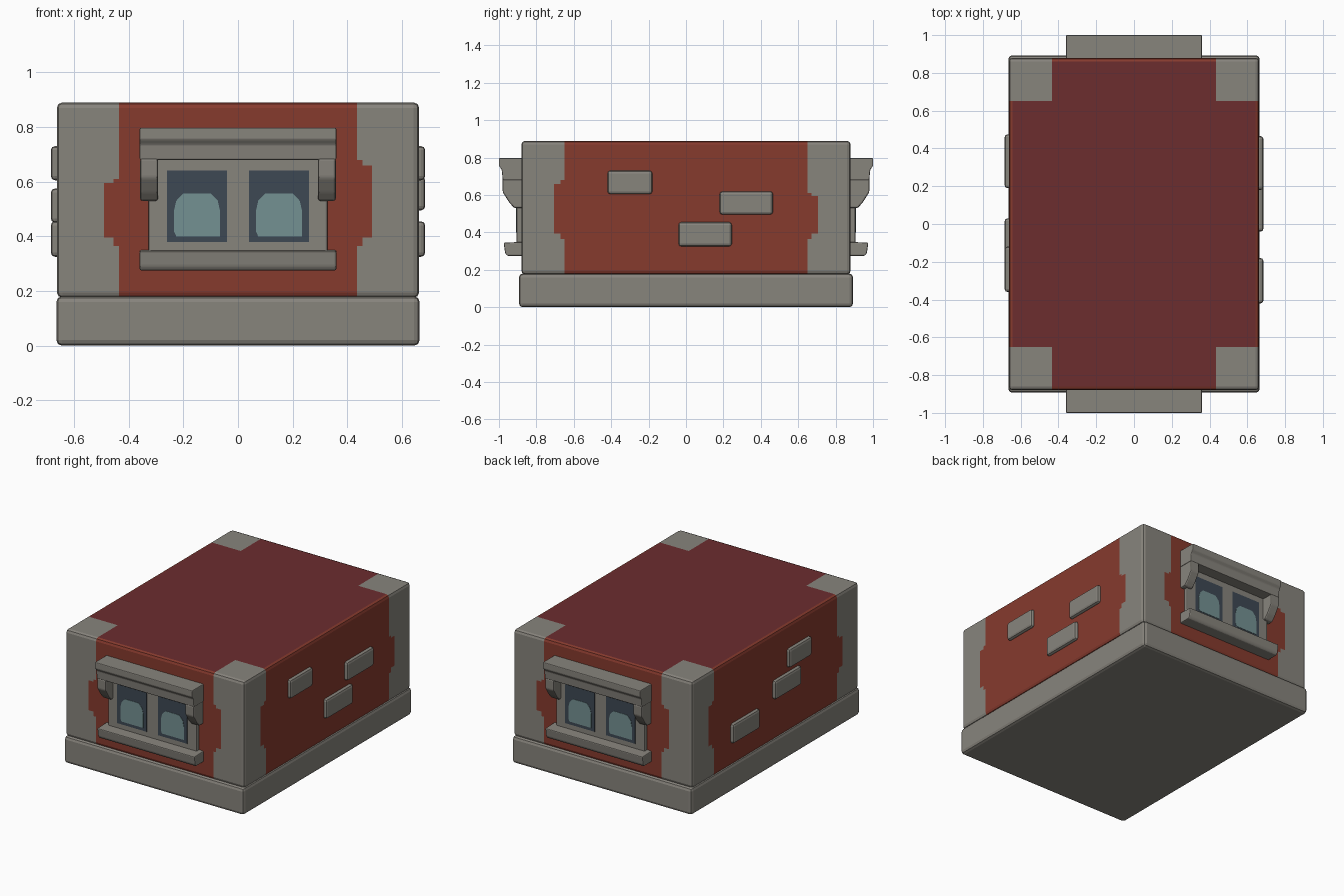
import bpy, bmesh
from mathutils import Vector

if "Cube" in bpy.data.objects:
    bpy.data.objects.remove(bpy.data.objects["Cube"])


def material(name, rgb):
    m = bpy.data.materials.new(name)
    m.diffuse_color = (*rgb, 1)
    m.use_nodes = True
    m.node_tree.nodes["Principled BSDF"].inputs["Base Color"].default_value = m.diffuse_color
    return m


STONE = material("grey stone", (0.245, 0.232, 0.204))
BRICK = material("red brick", (0.240, 0.043, 0.027))
ROOF = material("dark red roof", (0.150, 0.026, 0.028))
DARK = material("dark glass", (0.048, 0.066, 0.088))
GLASS = material("pale glass", (0.175, 0.285, 0.290))


def finish(name, bm, mats):
    bmesh.ops.recalc_face_normals(bm, faces=bm.faces)
    me = bpy.data.meshes.new(name)
    bm.to_mesh(me)
    bm.free()
    for m in mats:
        me.materials.append(m)
    ob = bpy.data.objects.new(name, me)
    bpy.context.collection.objects.link(ob)
    return ob


def bevelled_box(lo, hi, bevel):
    bm = bmesh.new()
    bmesh.ops.create_cube(bm, size=1)
    for v in bm.verts:
        v.co = Vector((lo[i] if v.co[i] < 0 else hi[i]) for i in range(3))
    if bevel:
        bmesh.ops.bevel(bm, geom=bm.edges[:], offset=bevel, segments=2,
                        profile=0.5, affect='EDGES')
    return bm


def box(name, lo, hi, mat, bevel=0.0, turn=1):
    ob = finish(name, bevelled_box(lo, hi, bevel), [mat])
    if turn < 0:
        ob.rotation_euler.z = 3.14159265
    return ob


def prism(name, profile, axis, a, b, mat, bevel=0.0, turn=1):
    """Extrude a profile along x (profile is y,z) or along y (profile is x,z)."""
    bm = bmesh.new()
    put = (lambda p, t: (t, p[0], p[1])) if axis == 'x' else (lambda p, t: (p[0], t, p[1]))
    face = bm.faces.new([bm.verts.new(put(p, a)) for p in profile])
    new = bmesh.ops.extrude_face_region(bm, geom=[face])['geom']
    shift = Vector(put((0, 0), b - a))
    bmesh.ops.translate(bm, vec=shift, verts=[v for v in new if isinstance(v, bmesh.types.BMVert)])
    if bevel:
        bmesh.ops.recalc_face_normals(bm, faces=bm.faces)
        bmesh.ops.bevel(bm, geom=bm.edges[:], offset=bevel, segments=2,
                        profile=0.5, affect='EDGES')
    ob = finish(name, bm, [mat])
    if turn < 0:
        ob.rotation_euler.z = 3.14159265
    return ob


# Stone plinth
box("plinth", (-0.665, -0.893, 0), (0.665, 0.893, 0.18), STONE, 0.02)

# Brick block with painted stone corners, cut along the colour borders
bm = bevelled_box((-0.663, -0.88, 0.175), (0.663, 0.88, 0.89), 0.02)
cuts = [(0, s * v) for s in (-1, 1) for v in (0.435, 0.455, 0.49)]
cuts += [(1, s * v) for s in (-1, 1) for v in (0.65, 0.67, 0.707)]
cuts += [(2, z) for z in (0.365, 0.395, 0.595, 0.61, 0.66, 0.68)]
for axis, pos in cuts:
    co, no = Vector((0, 0, 0)), Vector((0, 0, 0))
    co[axis], no[axis] = pos, 1
    bmesh.ops.bisect_plane(bm, geom=bm.verts[:] + bm.edges[:] + bm.faces[:],
                           plane_co=co, plane_no=no)
bm.normal_update()
for f in bm.faces:
    c = f.calc_center_median()
    top, top2 = (0.66, 0.68) if c.x * c.y < 0 else (0.595, 0.61)
    lim = (0.435, 0.65)
    if 0.395 < c.z < top:
        lim = (0.49, 0.707)
    elif 0.365 < c.z < top2:
        lim = (0.455, 0.67)
    if abs(c.x) > lim[0] and abs(c.y) > lim[1]:
        f.material_index = 0
    else:
        f.material_index = 2 if f.normal.z > 0.95 else 1
finish("brick_block", bm, [STONE, BRICK, ROOF])

# Loose bricks standing proud of the side walls: side, y range, z range
bricks = [(1, -0.42, -0.18, 0.605, 0.73), (1, 0.18, 0.465, 0.495, 0.62),
          (1, -0.04, 0.245, 0.325, 0.455), (-1, 0.19, 0.475, 0.325, 0.455),
          (-1, -0.25, 0.03, 0.45, 0.575), (-1, -0.36, -0.12, 0.605, 0.73)]
for s, y0, y1, z0, z1 in bricks:
    x0, x1 = sorted((s * 0.63, s * 0.685))
    box("wall_brick", (x0, y0, z0), (x1, y1, z1), STONE, 0.015)

# Window on the front, and the same turned round on the back
hood = [(-0.86, 0.68), (-0.98, 0.68), (-0.985, 0.735), (-1.0, 0.755), (-1.0, 0.797), (-0.86, 0.797)]
bracket = [(-0.86, 0.53), (-0.918, 0.53), (-0.945, 0.56), (-0.98, 0.615), (-0.982, 0.685), (-0.86, 0.685)]
sill = [(-0.86, 0.275), (-0.957, 0.275), (-0.967, 0.29), (-0.975, 0.345), (-0.86, 0.35)]
shine = [(-0.076, 0.40), (0.085, 0.40), (0.085, 0.49), (0.076, 0.53),
         (0.05, 0.557), (-0.05, 0.557), (-0.076, 0.53), (-0.085, 0.49), (-0.085, 0.42)]
for side, t in (("front", 1), ("back", -1)):
    box(side + "_window_frame", (-0.328, -0.905, 0.33), (0.328, -0.86, 0.70), STONE, 0.008, t)
    prism(side + "_window_hood", hood, 'x', -0.36, 0.36, STONE, 0.005, t)
    prism(side + "_window_sill", sill, 'x', -0.36, 0.36, STONE, 0.006, t)
    for s in (-1, 1):
        a, b = sorted((s * 0.293, s * 0.358))
        prism(side + "_hood_bracket", bracket, 'x', a, b, STONE, 0.008, t)
        c = s * 0.15
        box(side + "_window_pane", (c - 0.109, -0.907, 0.38), (c + 0.109, -0.902, 0.64), DARK, 0, t)
        prism(side + "_pane_shine", [(c + x, z) for x, z in shine], 'y', -0.909, -0.904, GLASS, 0, t)
